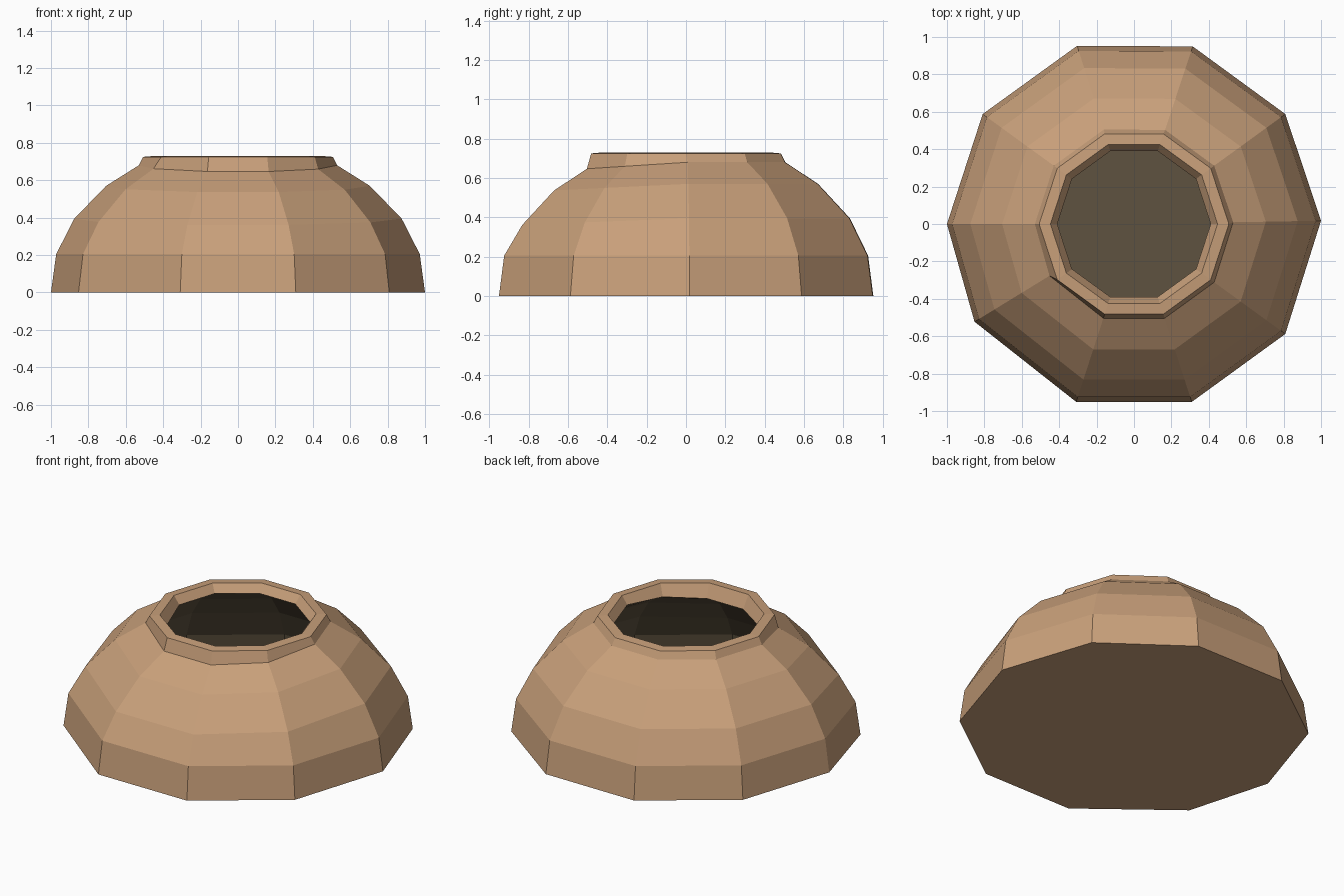
import bpy, bmesh, math

if "Cube" in bpy.data.objects:
    bpy.data.objects.remove(bpy.data.objects["Cube"])

def material(name, rgb):
    m = bpy.data.materials.new(name)
    m.diffuse_color = (*rgb, 1)
    m.use_nodes = True
    m.node_tree.nodes["Principled BSDF"].inputs["Base Color"].default_value = m.diffuse_color
    return m

CLAY = material("clay brown", (0.58, 0.35, 0.195))
DARK = material("dark interior", (0.112, 0.085, 0.05))

# Ten slightly uneven column angles give the hand-shaped outline
DOME = [1, 36, 71.7, 107.7, 144, 180, 211.5, 252, 288, 324]
EVEN = [i * 36 for i in range(10)]

def ring_point(r, z, deg):
    a = math.radians(deg)
    # the middle of the dome sags a little towards the front
    sag = 0.035 * max(0, -math.sin(a)) if 0.3 < z < 0.69 else 0
    return (r * math.cos(a), r * math.sin(a), z - sag)

def lathe(name, rings, mat, cap=False):
    """Facet bands between rings of (radius, height, angles), faces outward going up."""
    bm = bmesh.new()
    loops = [[bm.verts.new(ring_point(r, z, d)) for d in angles]
             for r, z, angles in rings]
    for low, high in zip(loops, loops[1:]):
        for i in range(10):
            j = (i + 1) % 10
            bm.faces.new((low[i], low[j], high[j], high[i]))
    if cap == "start":
        bm.faces.new(loops[0][::-1])
    elif cap == "end":
        bm.faces.new(loops[-1])
    me = bpy.data.meshes.new(name)
    bm.to_mesh(me)
    bm.free()
    me.materials.append(mat)
    ob = bpy.data.objects.new(name, me)
    bpy.context.collection.objects.link(ob)
    return ob

# Outer dome with a flat closed base
lathe("dome", [(1.0, 0, DOME), (0.972, 0.205, DOME), (0.875, 0.395, DOME),
               (0.705, 0.57, DOME), (0.53, 0.68, DOME)], CLAY, "start")

# Raised lip round the opening
lathe("rim", [(0.53, 0.68, DOME), (0.507, 0.725, EVEN), (0.447, 0.73, EVEN),
              (0.41, 0.68, EVEN)], CLAY)

# Hollow dark inside with floor
lathe("interior", [(0.41, 0.68, EVEN), (0.50, 0.635, EVEN), (0.66, 0.535, EVEN),
                   (0.81, 0.38, EVEN), (0.905, 0.2, EVEN), (0.93, 0.04, EVEN)],
      DARK, "end")
